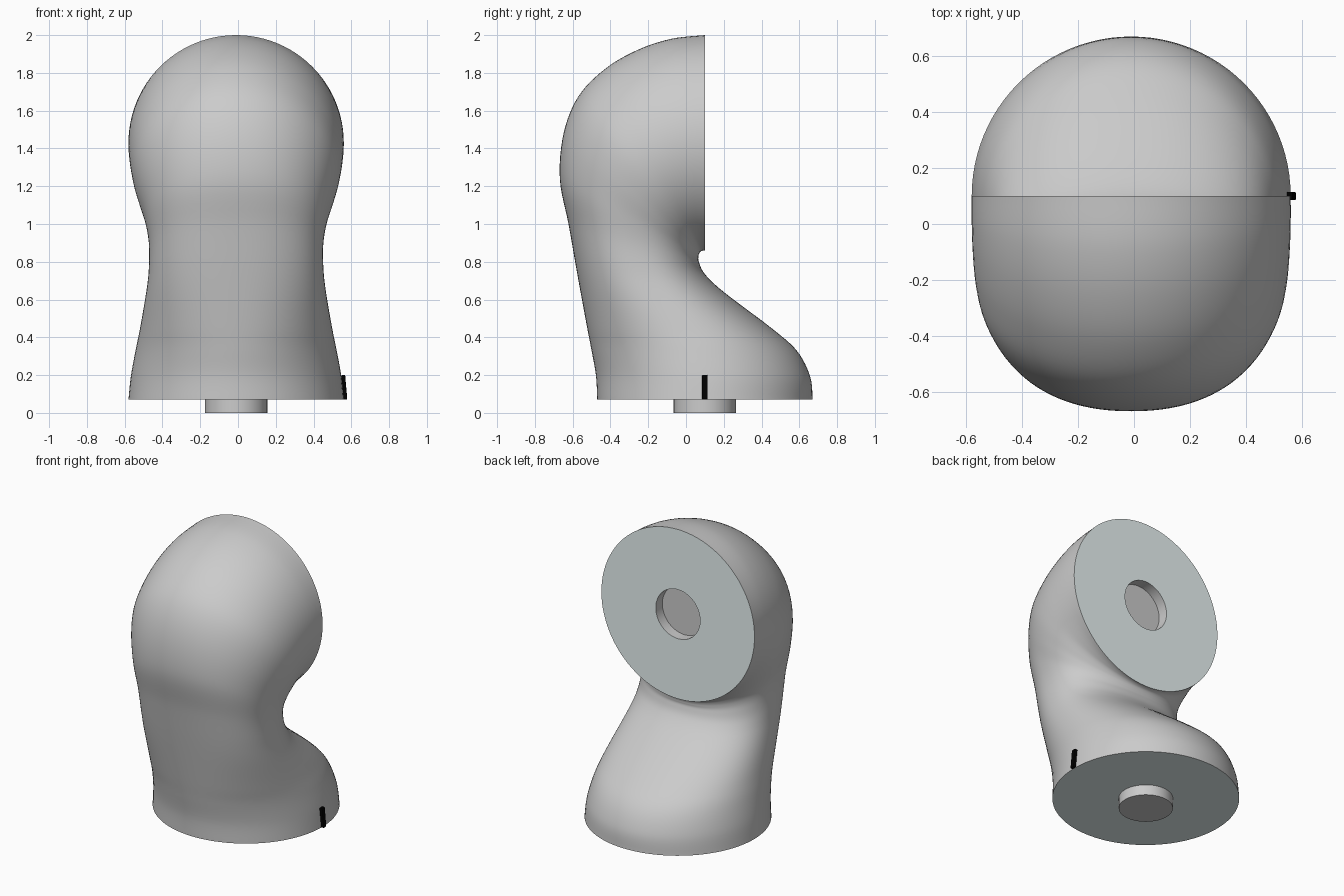
import bpy, bmesh, math
from mathutils import Vector

if "Cube" in bpy.data.objects:
    bpy.data.objects.remove(bpy.data.objects["Cube"])

N = 96
CX, CY = -0.01, 0.10        # axis of the base and joint circles
R, RP = 0.57, 0.165         # flange radius, peg/socket radius
ZB, ZJ = 0.07, 1.43         # base plane, joint centre height


def ring(front, back, w, n=2.0):
    # closed superellipse whose front/back points lie in the y-z plane
    f, b = Vector((CX, *front)), Vector((CX, *back))
    c, h = (f + b) / 2, (b - f) / 2
    pts = []
    for i in range(N):
        a = 2 * math.pi * i / N
        s, t = math.cos(a), math.sin(a)
        s = math.copysign(abs(s) ** (2 / n), s)
        t = math.copysign(abs(t) ** (2 / n), t)
        pts.append(c + h * s + Vector((w * t, 0, 0)))
    return pts


def flat_ring(r, z):
    return ring((CY - r, z), (CY + r, z), r)


def wall_ring(r, y):
    return ring((y, ZJ + r), (y, ZJ - r), r)


def loft(name, rings, cap_start=False, cap_end=False, mat=None):
    bm = bmesh.new()
    rows = [[bm.verts.new(p) for p in r] for r in rings]
    for a, b in zip(rows, rows[1:]):
        for i in range(N):
            j = (i + 1) % N
            bm.faces.new((a[i], a[j], b[j], b[i]))
    if cap_start:
        bm.faces.new(rows[0][::-1])
    if cap_end:
        bm.faces.new(rows[-1])
    bm.normal_update()
    me = bpy.data.meshes.new(name)
    bm.to_mesh(me)
    bm.free()
    ob = bpy.data.objects.new(name, me)
    bpy.context.collection.objects.link(ob)
    if mat:
        me.materials.append(mat)
    bpy.ops.object.select_all(action='DESELECT')
    ob.select_set(True)
    bpy.context.view_layer.objects.active = ob
    bpy.ops.object.shade_smooth_by_angle(angle=math.radians(40))
    return ob


def material(name, col):
    m = bpy.data.materials.new(name)
    m.diffuse_color = (*col, 1)
    m.use_nodes = True
    m.node_tree.nodes["Principled BSDF"].inputs["Base Color"].default_value = m.diffuse_color
    return m


plate = material("plate_grey", (0.82, 0.91, 0.91))
black = material("mark_black", (0.0, 0.0, 0.0))

# Elbow shell sections: front y, front z, back y, back z, half width, squareness
keys = [
    (-.47, .07, .67, .07, .57, 2.0),
    (-.477, .20, .658, .19, .557, 2.0),
    (-.502, .34, .59, .325, .532, 2.05),
    (-.525, .46, .46, .443, .508, 2.15),
    (-.56, .65, .20, .64, .475, 2.25),
    (-.587, .80, .10, .735, .462, 2.3),
    (-.622, 1.0, .068, .80, .462, 2.3),
    (-.668, 1.24, .066, .827, .483, 2.2),
    (-.648, 1.48, .069, .842, .518, 2.1),
    (-.57, 1.675, .074, .851, .545, 2.05),
    (-.43, 1.82, .081, .856, .56, 2.0),
    (-.26, 1.92, .088, .859, .567, 2.0),
    (-.08, 1.98, .094, .86, .57, 2.0),
    (.10, 2.0, .10, .86, .57, 2.0),
]


def smooth(keys, steps):
    # Catmull-Rom interpolation of the section parameters
    out = []
    for i in range(len(keys) - 1):
        p0, p1 = keys[max(i - 1, 0)], keys[i]
        p2, p3 = keys[i + 1], keys[min(i + 2, len(keys) - 1)]
        for s in range(steps):
            t = s / steps
            out.append([.5 * (2 * b + (c - a) * t + (2 * a - 5 * b + 4 * c - d) * t * t
                              + (3 * b - a - 3 * c + d) * t ** 3)
                        for a, b, c, d in zip(p0, p1, p2, p3)])
    out.append(keys[-1])
    return out


def flip(rings):
    return [r[::-1] for r in rings]


sections = [ring((k[0], k[1]), (k[2], k[3]), k[4], k[5]) for k in smooth(keys, 6)]
parts = [loft("elbow_shell", sections)]

# Base plate and locating peg
parts.append(loft("base_plate", [flat_ring(RP, ZB), flat_ring(R, ZB)], mat=plate))
parts.append(loft("base_peg", [flat_ring(RP, 0), flat_ring(RP, ZB)], cap_start=True))

# Joint plate and recessed socket
parts.append(loft("joint_plate", [wall_ring(R, CY), wall_ring(RP, CY)], mat=plate))
parts.append(loft("joint_socket", [wall_ring(RP, CY), wall_ring(RP, CY - 0.07)],
                  cap_end=True))

# Make all faces point outward from the solid
for ob in parts:
    bm = bmesh.new()
    bm.from_mesh(ob.data)
    n = ob.name
    if n in ("elbow_shell", "base_peg"):
        bmesh.ops.recalc_face_normals(bm, faces=bm.faces)
    else:
        want = Vector((0, 0, -1)) if n == "base_plate" else Vector((0, 1, 0))
        total = sum((f.normal * f.calc_area() for f in bm.faces), Vector())
        if total.dot(want) < 0:
            bmesh.ops.reverse_faces(bm, faces=bm.faces)
    bm.to_mesh(ob.data)
    bm.free()

# Black alignment mark on the right of the base, leaning with the shell
bpy.ops.mesh.primitive_cube_add(size=1, location=(0.562, CY, 0.135),
                                rotation=(0, math.radians(-5), 0))
mark = bpy.context.object
mark.name = "alignment_mark"
mark.scale = (0.022, 0.03, 0.13)
bpy.ops.object.transform_apply(location=False, rotation=False, scale=True)
bev = mark.modifiers.new("rounded", 'BEVEL')
bev.width, bev.segments = 0.004, 2
mark.data.materials.append(black)
